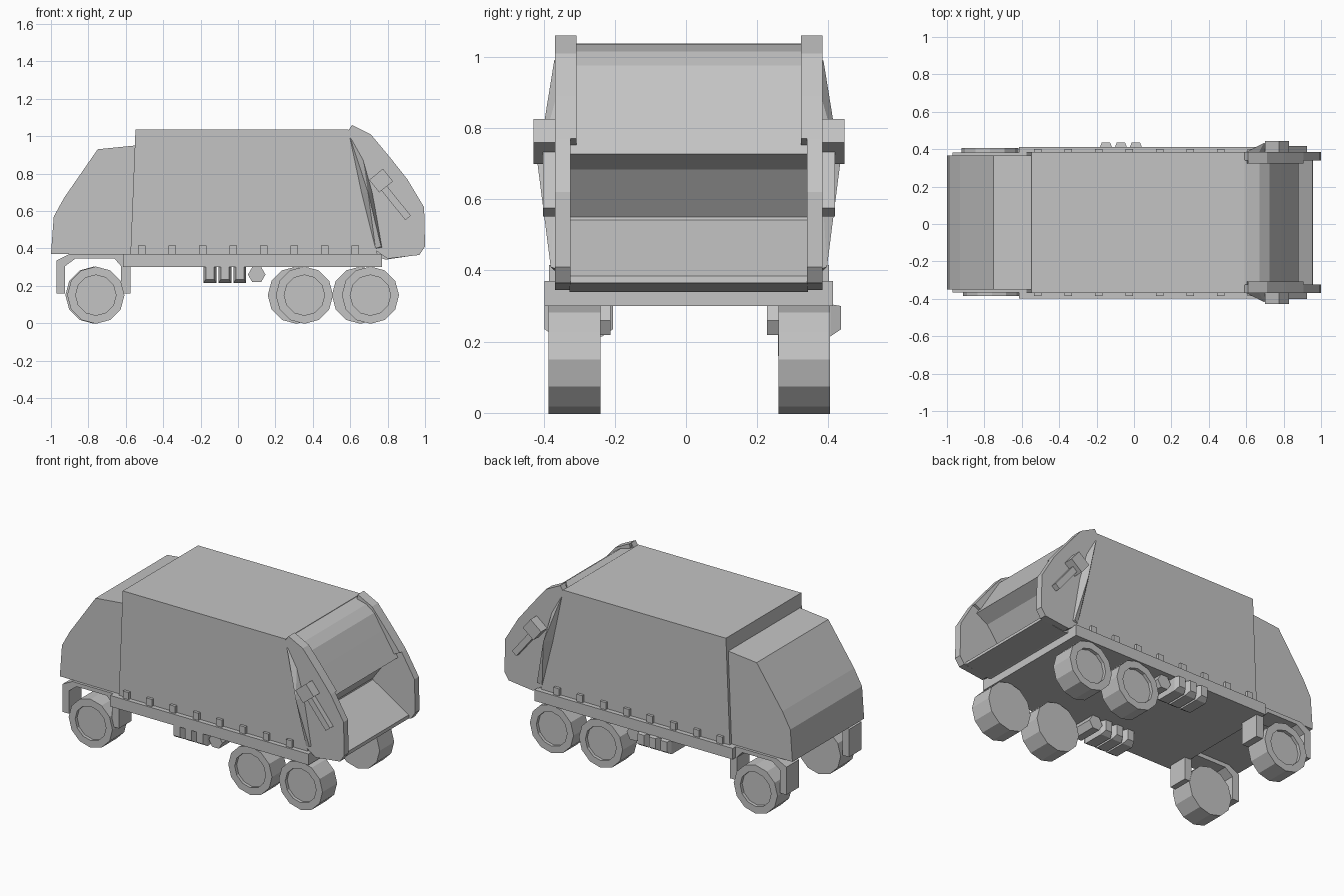
import bpy, bmesh, math
from mathutils import Matrix, Vector

old = bpy.data.objects.get("Cube")
if old:
    bpy.data.objects.remove(old, do_unlink=True)

grey = bpy.data.materials.new("plain_grey")
grey.use_nodes = True
colour = (0.55, 0.55, 0.55, 1)
grey.diffuse_color = colour
grey.node_tree.nodes["Principled BSDF"].inputs["Base Color"].default_value = colour

MID = 0.008  # centre line of the vehicle across its width


def finish(name, bm):
    bmesh.ops.recalc_face_normals(bm, faces=bm.faces)
    mesh = bpy.data.meshes.new(name)
    bm.to_mesh(mesh)
    bm.free()
    mesh.materials.append(grey)
    obj = bpy.data.objects.new(name, mesh)
    bpy.context.scene.collection.objects.link(obj)
    return obj


def prism(name, profile, y0, y1):
    """Extrude an (x, z) outline across the width."""
    bm = bmesh.new()
    face = bm.faces.new([bm.verts.new((x, y0, z)) for x, z in profile])
    grown = bmesh.ops.extrude_face_region(bm, geom=[face])["geom"]
    moved = [v for v in grown if isinstance(v, bmesh.types.BMVert)]
    bmesh.ops.translate(bm, verts=moved, vec=(0, y1 - y0, 0))
    return finish(name, bm)


def box(name, x, y, z, tilt=0):
    """Box from (low, high) ranges, turned about the width axis."""
    bm = bmesh.new()
    size = [r[1] - r[0] for r in (x, y, z)]
    centre = Vector([sum(r) / 2 for r in (x, y, z)])
    mat = Matrix.Translation(centre) @ Matrix.Rotation(tilt, 4, 'Y') @ Matrix.Diagonal((*size, 1))
    bmesh.ops.create_cube(bm, size=1, matrix=mat)
    return finish(name, bm)


def hull(name, points):
    bm = bmesh.new()
    for p in points:
        bm.verts.new(p)
    bmesh.ops.convex_hull(bm, input=bm.verts)
    return finish(name, bm)


def wheel(name, x, y_in, y_out):
    """Twelve-sided wheel with a recessed hub on its outer face."""
    bm = bmesh.new()
    side = 1 if y_out > y_in else -1
    mat = Matrix.Translation((x, (y_in + y_out) / 2, 0.15)) @ Matrix.Rotation(math.pi / 2, 4, 'X')
    bmesh.ops.create_cone(bm, cap_ends=True, segments=12, radius1=0.153, radius2=0.153,
                          depth=abs(y_out - y_in), matrix=mat)
    bm.normal_update()
    cap = [f for f in bm.faces if f.normal.y * side > 0.9]
    bmesh.ops.inset_region(bm, faces=cap, thickness=0.045)
    grown = bmesh.ops.extrude_face_region(bm, geom=cap)["geom"]
    moved = [v for v in grown if isinstance(v, bmesh.types.BMVert)]
    bmesh.ops.translate(bm, verts=moved, vec=(0, -side * 0.02, 0))
    bmesh.ops.delete(bm, geom=cap, context='FACES')
    finish(name, bm)


def both(half_in, half_out):
    """Matching width ranges on the two sides."""
    return [("right", -1, MID - half_out, MID - half_in),
            ("left", 1, MID + half_in, MID + half_out)]


# Cab, load body and chassis
prism("cab", [(-1, 0.37), (-0.985, 0.57), (-0.93, 0.67), (-0.75, 0.93), (-0.55, 0.95),
              (-0.56, 0.37)], MID - 0.358, MID + 0.358)
prism("load_body", [(-0.575, 0.37), (-0.548, 1.037), (0.59, 1.037), (0.745, 0.37)],
      MID - 0.376, MID + 0.376)
box("chassis", (-0.615, 0.77), (MID - 0.405, MID + 0.405), (0.3, 0.37))

# Tabs along the chassis
for i in range(8):
    x = -0.515 + i * 0.163
    for side, s, y0, y1 in both(0.36, 0.393):
        box(f"{side}_tab_{i}", (x - 0.02, x + 0.02), (y0, y1), (0.36, 0.415))

# Tailgate: roof panel and open hopper in one section
prism("hopper", [(0.58, 1.037), (0.67, 1.015), (0.725, 0.975), (0.785, 0.88), (0.88, 0.727),
                 (0.8, 0.683), (0.7, 0.545), (0.955, 0.385), (0.958, 0.365), (0.79, 0.34),
                 (0.7, 0.37)], MID - 0.335, MID + 0.335)

outer = [(0.59, 1.03), (0.61, 1.06), (0.71, 1.01), (0.81, 0.89), (0.905, 0.77)]
lower = [(0.995, 0.62), (1, 0.41), (0.97, 0.365), (0.8, 0.345), (0.72, 0.4)]
inner = [(0.86, 0.75), (0.77, 0.87), (0.68, 0.96), (0.6, 1)]
for side, s, y0, y1 in both(0.332, 0.376):
    prism(f"{side}_hopper_wall", outer + lower, y0, y1)
for side, s, y0, y1 in both(0.315, 0.374):
    prism(f"{side}_upper_flange", outer[1:] + inner, y0, y1)

# Bulging ribs at the seam, and lift arms
for side, s, y0, y1 in both(0.37, 0.41):
    hull(f"{side}_rib", [(x, MID + s * y, z) for x, y, z in [
        (0.585, 0.36, 1), (0.66, 0.36, 0.93), (0.6, 0.378, 0.99), (0.74, 0.36, 0.4),
        (0.66, 0.376, 0.7), (0.695, 0.425, 0.7), (0.72, 0.37, 0.7),
        (0.775, 0.36, 0.4), (0.765, 0.388, 0.41), (0.735, 0.378, 0.4)]])
    box(f"{side}_lift_arm", (0.73, 0.95), (y0, y1), (0.63, 0.668), math.radians(51))
for side, s, y0, y1 in both(0.365, 0.437):
    box(f"{side}_lift_box", (0.722, 0.808), (y0, y1), (0.715, 0.81), math.radians(51))

# Front wheel arches
arch = [(-0.97, 0.16), (-0.97, 0.335), (-0.9, 0.37), (-0.575, 0.37), (-0.575, 0.16),
        (-0.625, 0.16), (-0.625, 0.305), (-0.66, 0.345), (-0.87, 0.345), (-0.925, 0.305),
        (-0.925, 0.16)]
for side, s, y0, y1 in both(0.25, 0.375):
    prism(f"{side}_front_arch", arch, y0, y1)

# Wheels
for i, x in enumerate((-0.76, 0.355, 0.708)):
    wheel(f"right_wheel_{i}", x, -0.24, -0.386)
for i, x in enumerate((-0.77, 0.312, 0.655)):
    wheel(f"left_wheel_{i}", x, 0.26, 0.405)

# Underside canisters with tapered ends, and a six-sided drum
for side, y0, y1 in (("right", -0.397, -0.205), ("left", 0.24, 0.436)):
    for i, x in enumerate((-0.15, -0.07, 0.01)):
        hull(f"{side}_canister_{i}", [
            (x + sx * w, y, z)
            for sx in (-1, 1)
            for y, w, low, high in ((y0, 0.022, 0.235, 0.3), (y0 + 0.03, 0.034, 0.215, 0.305),
                                    (y1 - 0.03, 0.034, 0.215, 0.305), (y1, 0.022, 0.235, 0.3))
            for z in (low, high)])
for side, s, y0, y1 in both(0.22, 0.375):
    prism(f"{side}_drum", [(0.1 + 0.047 * math.cos(a * math.pi / 3),
                            0.26 + 0.047 * math.sin(a * math.pi / 3)) for a in range(6)], y0, y1)
